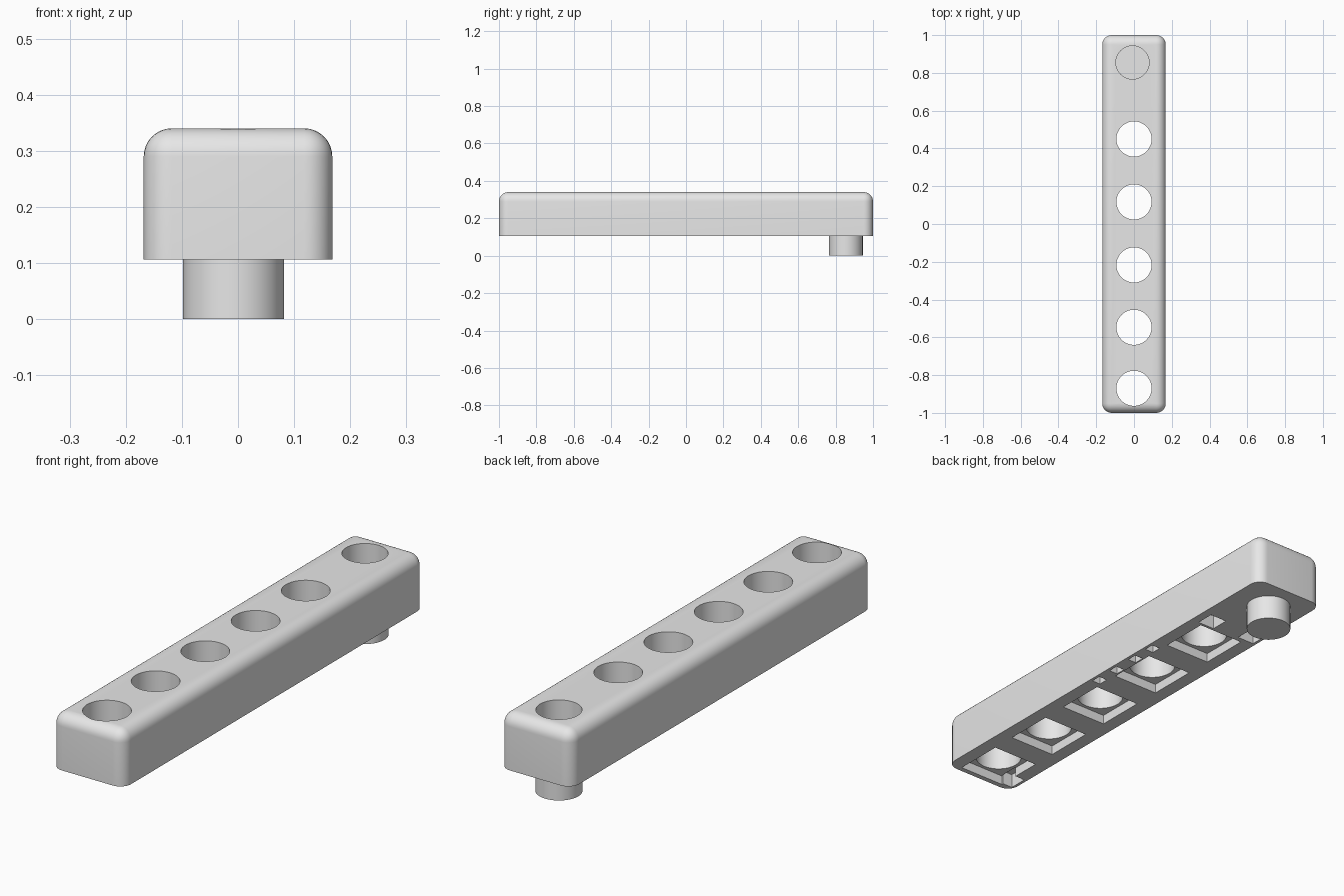
import bpy, bmesh, math
from mathutils import Matrix

cube = bpy.data.objects.get("Cube")
if cube:
    bpy.data.objects.remove(cube, do_unlink=True)

grey = bpy.data.materials.new("light grey plastic")
grey.use_nodes = True
colour = (0.8, 0.8, 0.8, 1)
grey.diffuse_color = colour
grey.node_tree.nodes["Principled BSDF"].inputs["Base Color"].default_value = colour

HALF_X, BASE, TOP, ROUND = 0.168, 0.106, 0.34, 0.05
HOLES = [-0.87, -0.547, -0.217, 0.117, 0.45]
PEG_X, PEG_Y, PEG_R = -0.008, 0.855, 0.09


def finish(name, bm):
    mesh = bpy.data.meshes.new(name)
    bm.to_mesh(mesh)
    bm.free()
    obj = bpy.data.objects.new(name, mesh)
    bpy.context.collection.objects.link(obj)
    mesh.materials.append(grey)
    return obj


def box(name, x, y, z0, z1, hx, hy):
    bm = bmesh.new()
    place = Matrix.Translation((x, y, (z0 + z1) / 2))
    bmesh.ops.create_cube(bm, size=1, matrix=place @ Matrix.Diagonal((2 * hx, 2 * hy, z1 - z0, 1)))
    return finish(name, bm)


def cylinder(name, x, y, z0, z1, r):
    bm = bmesh.new()
    bmesh.ops.create_cone(bm, cap_ends=True, segments=64, radius1=r, radius2=r,
                          depth=z1 - z0, matrix=Matrix.Translation((x, y, (z0 + z1) / 2)))
    return finish(name, bm)


def smooth(obj):
    bpy.ops.object.select_all(action='DESELECT')
    obj.select_set(True)
    bpy.context.view_layer.objects.active = obj
    bpy.ops.object.shade_smooth_by_angle(angle=math.radians(30))


# Bar with rounded uprights and top, sharp underside
bar = box("bar", 0, 0, BASE, TOP, HALF_X, 1)
bm = bmesh.new()
bm.from_mesh(bar.data)
rounded = [e for e in bm.edges if any(v.co.z > BASE + 0.1 for v in e.verts)]
bmesh.ops.bevel(bm, geom=rounded, offset=ROUND, segments=8, profile=0.5, affect='EDGES')
bm.to_mesh(bar.data)
bm.free()

# Through holes with square seats below, and the blind socket above the peg
cutters = []
for y in HOLES:
    cutters.append(cylinder("hole_cutter", 0, y, 0, 0.5, 0.093))
    cutters.append(box("seat_cutter", 0, y, 0, BASE + 0.04, 0.108, 0.108))
cutters.append(cylinder("socket_cutter", PEG_X, PEG_Y, BASE + 0.014, 0.5, 0.088))

# Small pockets in the underside
pockets = [(0.09, 0.61), (-0.115, 0.62), (0.135, 0.28), (0.135, 0.17),
           (0.135, 0.05), (0.135, -0.06), (-0.13, -0.93)]
for x, y in pockets:
    size = 0.04 if abs(y) > 0.6 else 0.022
    cutters.append(box("pocket_cutter", x, y, 0, BASE + 0.06, min(size, 0.155 - abs(x)), size))

bpy.ops.object.select_all(action='DESELECT')
bpy.context.view_layer.objects.active = bar
bar.select_set(True)
for cutter in cutters:
    cut = bar.modifiers.new("cut", 'BOOLEAN')
    cut.operation = 'DIFFERENCE'
    cut.solver = 'EXACT'
    cut.object = cutter
    bpy.ops.object.modifier_apply(modifier=cut.name)
    bpy.data.objects.remove(cutter, do_unlink=True)
smooth(bar)

# Peg under the back end
smooth(cylinder("peg", PEG_X, PEG_Y, 0, BASE + 0.005, PEG_R))
